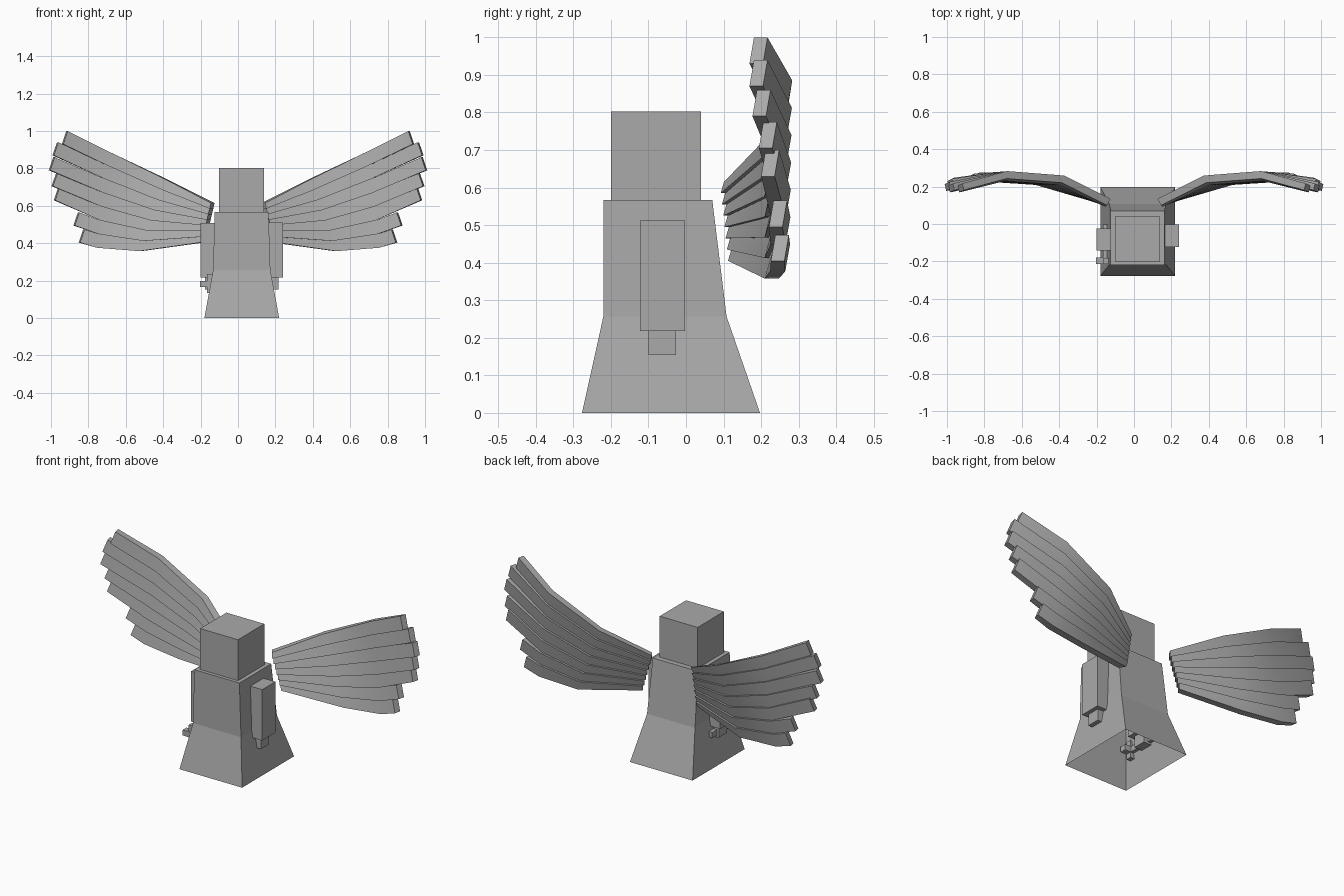
import bpy

if "Cube" in bpy.data.objects:
    bpy.data.objects.remove(bpy.data.objects["Cube"])

grey = bpy.data.materials.new("stone grey")
grey.diffuse_color = (0.4, 0.4, 0.4, 1)
grey.use_nodes = True
grey.node_tree.nodes["Principled BSDF"].inputs["Base Color"].default_value = grey.diffuse_color


def make(name, verts, faces):
    mesh = bpy.data.meshes.new(name)
    mesh.from_pydata(verts, [], faces)
    mesh.materials.append(grey)
    obj = bpy.data.objects.new(name, mesh)
    bpy.context.collection.objects.link(obj)
    return obj


def ring(x0, x1, y0, y1, z):
    return [(x0, y0, z), (x1, y0, z), (x1, y1, z), (x0, y1, z)]


def loft(name, rings, bottom=True):
    """Stack rectangular rings into a block, optionally open below."""
    verts = [v for r in rings for v in r]
    faces = []
    for k in range(len(rings) - 1):
        a = 4 * k
        faces += [(a + i, a + (i + 1) % 4, a + 4 + (i + 1) % 4, a + 4 + i) for i in range(4)]
    n = len(verts)
    faces.append((n - 4, n - 3, n - 2, n - 1))
    if bottom:
        faces.append((3, 2, 1, 0))
    return make(name, verts, faces)


def box(name, x0, x1, y0, y1, z0, z1):
    return loft(name, [ring(x0, x1, y0, y1, z0), ring(x0, x1, y0, y1, z1)])


# Robe with flared, open skirt, and head
loft("robe", [ring(-0.18, 0.22, -0.277, 0.197, 0),
              ring(-0.133, 0.173, -0.22, 0.108, 0.257),
              ring(-0.125, 0.163, -0.22, 0.07, 0.567)], bottom=False)
box("head", -0.102, 0.14, -0.2, 0.04, 0.567, 0.803)

# Arms and hands
box("right_arm", 0.12, 0.24, -0.122, -0.002, 0.218, 0.512)
box("right_hand", 0.143, 0.217, -0.1, -0.026, 0.154, 0.218)
box("left_arm", -0.2, -0.08, -0.142, -0.025, 0.218, 0.508)
box("left_hand", -0.177, -0.103, -0.12, -0.046, 0.154, 0.218)

# Small hilt held in the left hand
box("hilt_grip", -0.166, -0.13, -0.18, -0.002, 0.165, 0.197)
box("hilt_guard", -0.203, -0.093, -0.215, -0.18, 0.165, 0.197)
box("hilt_guard_upright", -0.166, -0.13, -0.213, -0.182, 0.135, 0.235)

# Wings: per knot, top edge and bottom edge (x, y, z), plus thickness offset (x, y)
KNOTS = [((0.145, 0.095, 0.615), (0.195, 0.118, 0.405), (-0.02, 0.033)),
         ((0.385, 0.215, 0.74), (0.527, 0.215, 0.358), (-0.011, 0.038)),
         ((0.68, 0.237, 0.885), (0.755, 0.23, 0.376), (0.0, 0.04)),
         ]
# Feather tips: upper corner x, front y, upper corner z
TIPS = [(0.91, 0.175, 1.0), (0.96, 0.175, 0.94), (0.98, 0.183, 0.86), (0.965, 0.2, 0.775),
        (0.953, 0.206, 0.70), (0.848, 0.227, 0.565), (0.82, 0.232, 0.474)]
COUNT = len(TIPS)
TILT = 0.006


def lerp(a, b, t):
    return [p + (q - p) * t for p, q in zip(a, b)]


def feather(name, i, side):
    verts = []
    sections = [(lerp(a, b, i / COUNT), lerp(a, b, (i + 1) / COUNT), off) for a, b, off in KNOTS]
    x, y, z = TIPS[i]
    sections.append(((x, y, z), (x + 0.024, y, z - 0.07), (0.008, 0.036)))
    for up, low, (ox, oy) in sections:
        for (px, py, pz), back, tilt in ((up, 0, TILT), (low, 0, -TILT),
                                         (low, 1, -TILT), (up, 1, TILT)):
            verts.append((side * (px + ox * back), py + oy * back + tilt, pz))
    faces = [(0, 1, 2, 3), (15, 14, 13, 12)]
    for k in range(0, 12, 4):
        faces += [(k + j, k + 4 + j, k + 4 + (j + 1) % 4, k + (j + 1) % 4) for j in range(4)]
    if side > 0:
        faces = [f[::-1] for f in faces]
    return make(name, verts, faces)


for side, label in ((1, "right"), (-1, "left")):
    for i in range(COUNT):
        obj = feather(f"{label}_wing_feather_{i + 1}", i, side)
        # Consistent outward normals, then smooth along the bends
        bpy.ops.object.select_all(action='DESELECT')
        bpy.context.view_layer.objects.active = obj
        obj.select_set(True)
        bpy.ops.object.mode_set(mode='EDIT')
        bpy.ops.mesh.select_all(action='SELECT')
        bpy.ops.mesh.normals_make_consistent(inside=False)
        bpy.ops.object.mode_set(mode='OBJECT')
        bpy.ops.object.shade_smooth_by_angle(angle=0.6)
